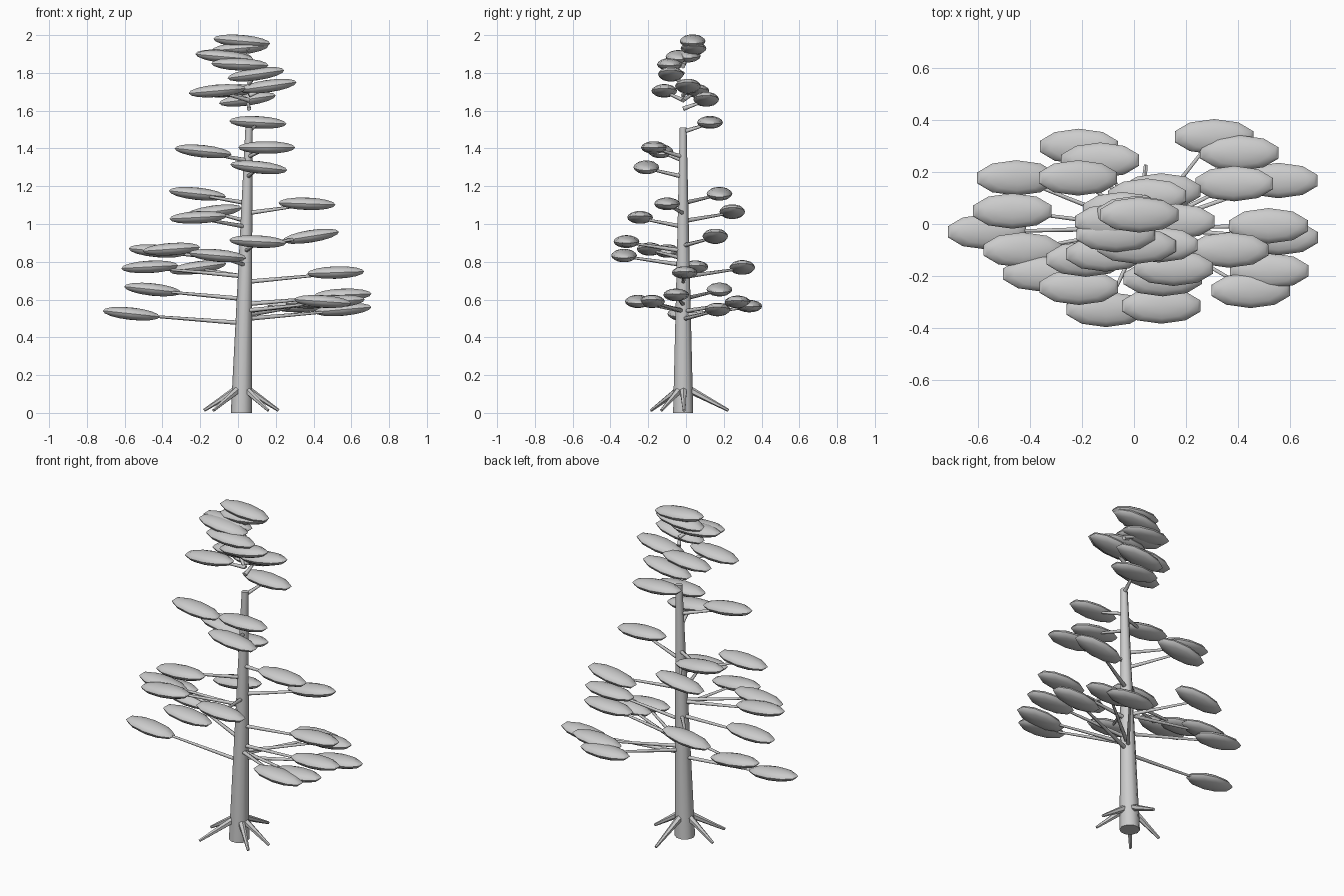
import bpy, bmesh, math
from mathutils import Vector, Matrix

if "Cube" in bpy.data.objects:
    bpy.data.objects.remove(bpy.data.objects["Cube"])

grey = bpy.data.materials.new("plain grey")
grey.diffuse_color = (0.6, 0.6, 0.6, 1)
grey.use_nodes = True
grey.node_tree.nodes["Principled BSDF"].inputs["Base Color"].default_value = grey.diffuse_color


def finish(name, bm, angle=40):
    me = bpy.data.meshes.new(name)
    bm.to_mesh(me)
    bm.free()
    me.materials.append(grey)
    ob = bpy.data.objects.new(name, me)
    bpy.context.collection.objects.link(ob)
    bpy.ops.object.select_all(action='DESELECT')
    ob.select_set(True)
    bpy.context.view_layer.objects.active = ob
    bpy.ops.object.shade_smooth_by_angle(angle=math.radians(angle))
    return ob


def limb(bm, a, b, r1, r2, sides):
    """Tapered cylinder running from a to b."""
    a, b = Vector(a), Vector(b)
    d = b - a
    m = Matrix.Translation((a + b) / 2) @ d.to_track_quat('Z', 'Y').to_matrix().to_4x4()
    bmesh.ops.create_cone(bm, cap_ends=True, segments=sides, radius1=r1,
                          radius2=r2, depth=d.length, matrix=m)


def level_rings(bm, z, sides, cx, cy, r):
    return [bm.verts.new((cx + r * math.cos(2 * math.pi * i / sides),
                          cy + r * math.sin(2 * math.pi * i / sides), z))
            for i in range(sides)]


def axis(z):
    """Centre of the slightly leaning trunk at height z."""
    return Vector((0.018 + 0.04 * min(z / 1.51, 1), -0.015, z))


# Trunk: leaning, tapered, level at both ends
bm = bmesh.new()
n = 10
rings = [level_rings(bm, z, n, axis(z).x, axis(z).y, r)
         for z, r in ((0, 0.056), (0.75, 0.037), (1.51, 0.019))]
for lo, hi in zip(rings, rings[1:]):
    for i in range(n):
        j = (i + 1) % n
        bm.faces.new((lo[i], lo[j], hi[j], hi[i]))
bm.faces.new(rings[0][::-1])
bm.faces.new(rings[-1])
finish("trunk", bm)

# Roots splayed around the base
bm = bmesh.new()
for x, y in ((0.045, 0.225), (-0.18, 0.0), (-0.13, -0.185), (0.16, -0.13), (0.215, -0.01)):
    c = axis(0.13)
    out = (Vector((x, y, 0.13)) - c).normalized()
    limb(bm, c + out * 0.02, (x, y, 0.013), 0.021, 0.008, 6)
finish("roots", bm)

# Foliage pads: x, y, z, tilt in degrees (positive lifts the right end)
pads = [
    (0.02, 0.035, 1.968, -5), (0.01, 0.04, 1.93, 5), (-0.075, 0.01, 1.89, -4),
    (-0.07, -0.04, 1.885, -5), (0.01, -0.085, 1.845, -2), (0.095, -0.08, 1.793, 8),
    (0.16, 0.01, 1.73, 8), (-0.11, -0.115, 1.705, 5), (-0.045, 0.055, 1.705, 5),
    (0.05, 0.107, 1.66, 8), (0.105, 0.127, 1.538, -3), (-0.185, -0.135, 1.385, -6),
    (0.152, -0.17, 1.405, 0), (0.11, -0.21, 1.30, -6), (-0.215, 0.177, 1.16, -6),
    (0.365, -0.1, 1.107, -2), (-0.13, 0.245, 1.065, 8), (-0.212, -0.243, 1.035, 3),
    (0.385, 0.155, 0.935, 9), (0.105, -0.315, 0.907, -3), (-0.352, -0.192, 0.867, 4),
    (-0.428, -0.1, 0.857, -5), (-0.108, -0.328, 0.833, -5), (-0.467, 0.05, 0.773, 3),
    (-0.212, 0.298, 0.77, 8), (0.517, -0.007, 0.743, 2), (-0.452, 0.177, 0.653, -6),
    (0.555, -0.052, 0.625, 2), (-0.565, -0.03, 0.525, -6), (0.448, -0.255, 0.59, -4),
    (0.52, -0.18, 0.59, 4), (0.555, 0.167, 0.547, 5), (0.405, 0.273, 0.587, 3),
    (0.308, 0.335, 0.565, -1),
]
leaf, wood = bmesh.new(), bmesh.new()
for x, y, z, tilt in pads:
    m = (Matrix.Translation((x, y, z))
         @ Matrix.Rotation(math.radians(-tilt), 4, 'Y')
         @ Matrix.Diagonal((0.159, 0.068, 0.033, 1)))
    bmesh.ops.create_uvsphere(leaf, u_segments=10, v_segments=8, radius=1, matrix=m)
    # Branch rising from the trunk axis to the pad
    start = axis(z - 0.05)
    limb(wood, start, (x, y, z - 0.005), 0.012, 0.006, 6)
finish("foliage_pads", leaf)
finish("branches", wood, 65)
